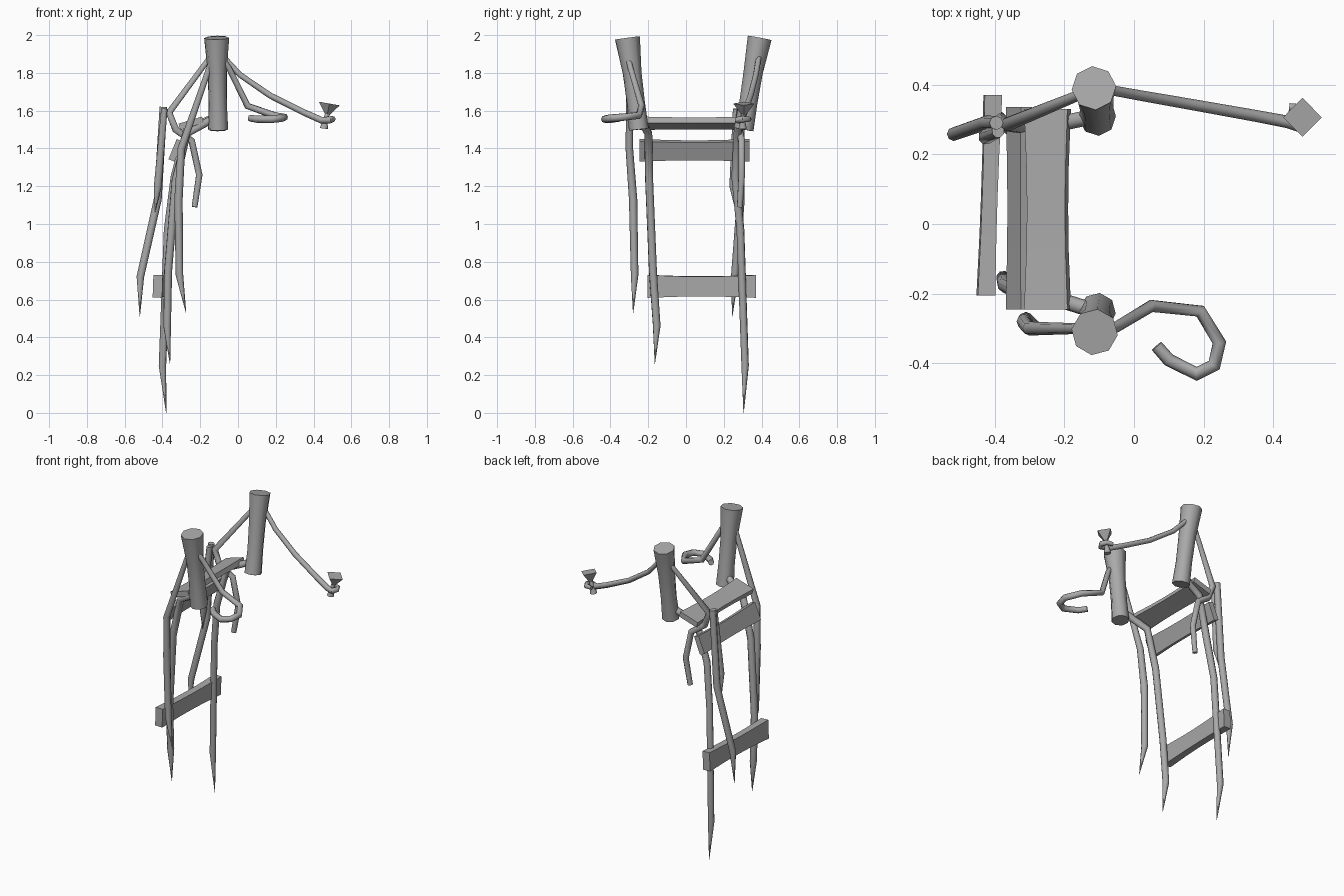
import bpy, bmesh
from math import radians
from mathutils import Vector, Matrix

if "Cube" in bpy.data.objects:
    bpy.data.objects.remove(bpy.data.objects["Cube"])

grey = bpy.data.materials.new("plain_grey")
grey.use_nodes = True
grey.diffuse_color = (0.4, 0.4, 0.4, 1)
grey.node_tree.nodes["Principled BSDF"].inputs["Base Color"].default_value = (0.4, 0.4, 0.4, 1)


def select(ob):
    bpy.ops.object.select_all(action='DESELECT')
    ob.select_set(True)
    bpy.context.view_layer.objects.active = ob


def tube(name, points):
    """Eight-sided limb through (x, y, z, radius) points."""
    curve = bpy.data.curves.new(name, 'CURVE')
    curve.dimensions = '3D'
    curve.bevel_depth = 1
    curve.bevel_resolution = 2
    curve.use_fill_caps = True
    spline = curve.splines.new('POLY')
    spline.points.add(len(points) - 1)
    for p, (x, y, z, r) in zip(spline.points, points):
        p.co = (x, y, z, 1)
        p.radius = r
    ob = bpy.data.objects.new(name, curve)
    bpy.context.collection.objects.link(ob)
    select(ob)
    bpy.ops.object.convert(target='MESH')
    ob = bpy.context.object
    ob.data.materials.clear()
    ob.data.materials.append(grey)
    bpy.ops.object.shade_smooth_by_angle(angle=radians(50))


def plank(name, start, end, width, height, tilt, waist=0.88):
    """Slightly waisted board between two points, rolled about its length."""
    start, end = Vector(start), Vector(end)
    roll = Matrix.Rotation(radians(tilt), 3, 'Y')
    bm = bmesh.new()
    rings = []
    for t in (0, 0.3, 0.5, 0.7, 1):
        s = waist + (1 - waist) * (2 * t - 1) ** 2
        c = start.lerp(end, t)
        rings.append([bm.verts.new(c + roll @ Vector((a * width * s / 2, 0, b * height * s / 2)))
                      for a, b in ((-1, -1), (1, -1), (1, 1), (-1, 1))])
    for lo, hi in zip(rings, rings[1:]):
        for i in range(4):
            j = (i + 1) % 4
            bm.faces.new((lo[i], lo[j], hi[j], hi[i]))
    bm.faces.new(rings[0])
    bm.faces.new(rings[-1][::-1])
    bmesh.ops.recalc_face_normals(bm, faces=bm.faces)
    mesh = bpy.data.meshes.new(name)
    bm.to_mesh(mesh)
    bm.free()
    mesh.materials.append(grey)
    bpy.context.collection.objects.link(bpy.data.objects.new(name, mesh))


# Flared posts
tube("front_post", [(-.105, -.25, 1.5, .053), (-.107, -.265, 1.64, .048),
                    (-.11, -.285, 1.8, .05), (-.113, -.31, 1.985, .067)])
tube("back_post", [(-.105, .305, 1.5, .053), (-.107, .33, 1.64, .048),
                   (-.11, .355, 1.8, .051), (-.115, .39, 1.985, .064)])

# Cross boards
plank("seat_board", (-.248, -.245, 1.533), (-.248, .33, 1.533), .13, .035, -17)
plank("upper_board", (-.33, -.245, 1.39), (-.33, .335, 1.39), .035, .115, 22)
plank("lower_board", (-.425, -.205, .67), (-.405, .37, .67), .05, .12, 2)

# Legs hung from the tops and the feet of the posts
tube("front_outer_leg", [(-.12, -.3, 1.92, .014), (-.3, -.3, 1.4, .02), (-.315, -.28, 1.13, .022),
                         (-.31, -.272, .73, .02), (-.275, -.28, .53, .001)])
tube("front_inner_leg", [(-.11, -.25, 1.57, .022), (-.27, -.2, 1.48, .022), (-.33, -.195, 1.23, .022),
                         (-.37, -.175, .75, .022), (-.375, -.155, .46, .021), (-.36, -.165, .26, .001)])
tube("back_inner_leg", [(-.11, .31, 1.57, .022), (-.27, .275, 1.5, .022), (-.335, .262, 1.25, .022),
                        (-.372, .288, .97, .021), (-.4, .313, .25, .02), (-.38, .305, 0, .001)])
tube("back_outer_leg", [(-.395, .29, 1.62, .02), (-.425, .29, 1.13, .021),
                        (-.517, .258, .72, .02), (-.52, .245, .51, .001)])
tube("back_spike", [(-.39, .265, 1.61, .018), (-.425, .25, 1.2, .022), (-.44, .265, 1.06, .001)])

# Upper back limb, ending in a drooping curl
tube("back_curl", [(-.12, .385, 1.92, .014), (-.365, .285, 1.59, .02), (-.33, .28, 1.5, .02),
                   (-.245, .295, 1.44, .019), (-.205, .295, 1.26, .018), (-.23, .285, 1.09, .016)])

# Front arm ending in a flat hook
tube("hook_arm", [(-.1, -.31, 1.9, .014), (-.05, -.295, 1.83, .016), (.05, -.235, 1.625, .018),
                  (.19, -.25, 1.575, .019), (.245, -.34, 1.565, .02), (.23, -.405, 1.56, .02),
                  (.18, -.43, 1.555, .02), (.1, -.39, 1.555, .019), (.065, -.35, 1.56, .018)])

# Back arm with a small hand gripping a square cup
tube("cup_arm", [(-.1, .39, 1.91, .014), (.01, .37, 1.79, .015), (.17, .342, 1.68, .016),
                 (.35, .31, 1.59, .017), (.44, .293, 1.55, .018), (.485, .275, 1.55, .018),
                 (.5, .3, 1.555, .017), (.485, .33, 1.555, .015), (.445, .335, 1.555, .012)])
tube("cup_stem", [(.455, .3, 1.505, .022), (.46, .3, 1.54, .014), (.474, .304, 1.585, .012)])
bpy.ops.mesh.primitive_cone_add(vertices=4, radius1=.012, radius2=.056, depth=.06,
                                location=(.478, .306, 1.608), rotation=(0, radians(10), 0))
cup = bpy.context.object
cup.name = "square_cup"
cup.data.materials.append(grey)
